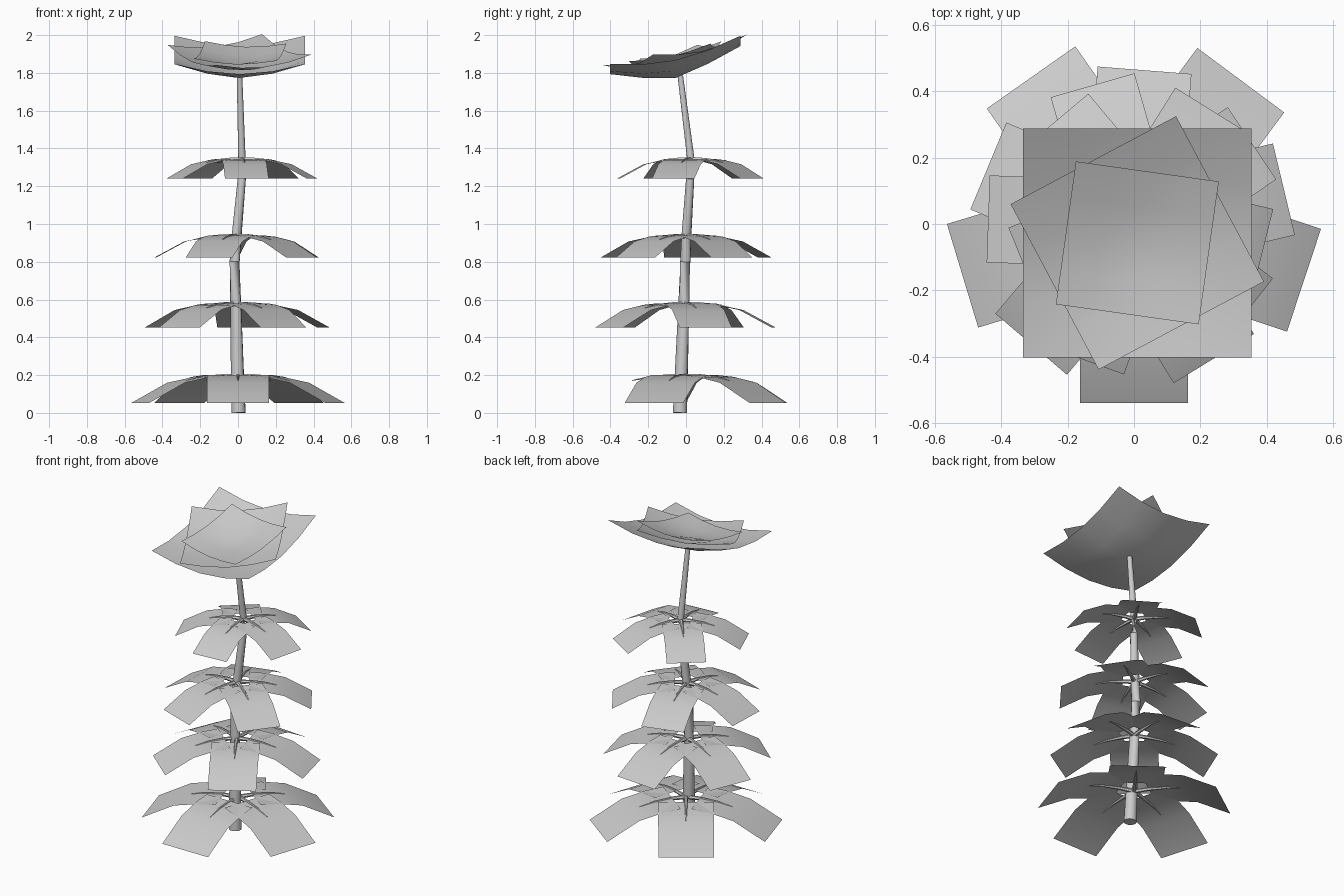
import bpy, bmesh, math
from mathutils import Vector, Matrix

if "Cube" in bpy.data.objects:
    bpy.data.objects.remove(bpy.data.objects["Cube"])

grey = bpy.data.materials.new("plain_grey")
grey.use_nodes = True
grey.diffuse_color = (0.6, 0.6, 0.6, 1)
grey.node_tree.nodes["Principled BSDF"].inputs["Base Color"].default_value = (0.6, 0.6, 0.6, 1)


def finish(name, bm):
    mesh = bpy.data.meshes.new(name)
    for face in bm.faces:
        face.smooth = True
    bm.to_mesh(mesh)
    bm.free()
    mesh.materials.append(grey)
    obj = bpy.data.objects.new(name, mesh)
    bpy.context.collection.objects.link(obj)
    bpy.ops.object.select_all(action='DESELECT')
    bpy.context.view_layer.objects.active = obj
    obj.select_set(True)
    bpy.ops.object.shade_smooth_by_angle(angle=math.radians(45))


def add_tube(bm, points, radii, sides):
    """Capped tapering tube along a list of points."""
    points = [Vector(p) for p in points]
    last = len(points) - 1
    rings = []
    for i, (p, r) in enumerate(zip(points, radii)):
        tangent = points[min(i + 1, last)] - points[max(i - 1, 0)]
        turn = tangent.to_track_quat('Z', 'Y')
        rings.append([bm.verts.new(p + turn @ Vector((r * math.cos(a), r * math.sin(a), 0)))
                      for a in (2 * math.pi * k / sides for k in range(sides))])
    for low, high in zip(rings, rings[1:]):
        for k in range(sides):
            n = (k + 1) % sides
            bm.faces.new((low[k], low[n], high[n], high[k]))
    bm.faces.new(rings[0][::-1])
    bm.faces.new(rings[-1])


# Stem: gently wandering, tapering trunk
stem_path = [(0.003, -0.032, 0), (-0.003, -0.025, 0.2), (-0.012, -0.012, 0.57),
             (-0.018, -0.004, 0.8), (-0.006, 0.003, 0.95), (0.02, 0.022, 1.24),
             (0.021, 0.026, 1.34), (0.008, -0.03, 1.785)]
bm = bmesh.new()
add_tube(bm, stem_path, [0.038, 0.035, 0.029, 0.027, 0.026, 0.022, 0.02, 0.015], 12)
finish("stem", bm)

# Leaf profile as (distance, height), relative to the tier radius
PROFILE = [(0.16, 0), (0.363, -0.018), (0.635, -0.075), (1, -0.272)]
STALK = [(0, -0.012), (0.16, -0.008), (0.363, -0.02), (0.53, -0.053)]

# Tiers: centre, radius, angle of the first leaf
tiers = [((0, 0, 0.2), 0.54, 268), ((-0.005, -0.005, 0.58), 0.47, 85.5),
         ((-0.005, 0, 0.94), 0.435, 178), ((0.02, 0.025, 1.345), 0.383, 274)]
for number, (centre, radius, first) in enumerate(tiers, 1):
    leaves, stalks = bmesh.new(), bmesh.new()
    for k in range(5):
        angle = 270 + 71.7 * k if number == 1 else first + 72 * k
        place = Matrix.Translation(centre) @ Matrix.Rotation(math.radians(angle), 4, 'Z')
        half = 0.302 * radius
        rows = [[leaves.verts.new(place @ Vector((d * radius, side * half, h * radius)))
                 for side in (-1, 0, 1)] for d, h in PROFILE]
        for a, b in zip(rows, rows[1:]):
            for j in range(2):
                leaves.faces.new((a[j], b[j], b[j + 1], a[j + 1]))
        path = [place @ Vector((d * radius, 0, h * radius)) for d, h in STALK]
        add_tube(stalks, path, [0.014, 0.011, 0.007, 0.002], 6)
    finish(f"leaves_tier_{number}", leaves)
    finish(f"leaf_stalks_tier_{number}", stalks)


# Flower: three nested, tilted square bowls
def petal_sheet(name, side, turn, base, lift):
    bm = bmesh.new()
    bmesh.ops.create_grid(bm, x_segments=4, y_segments=4, size=side / 2)
    bm.transform(Matrix.Rotation(math.radians(turn), 4, 'Z'))
    corner = side / math.sqrt(2)
    for v in bm.verts:
        rise = lift * (v.co.xy.length / corner) ** 1.3
        v.co.z = base + 0.215 * v.co.y + rise
        v.co.x += 0.01
        v.co.y -= 0.057
    finish(name, bm)


petal_sheet("outer_petals", 0.69, 0, 1.772, 0.15)
petal_sheet("middle_petals", 0.565, 28, 1.815, 0.108)
petal_sheet("inner_petals", 0.435, -8, 1.85, 0.065)
